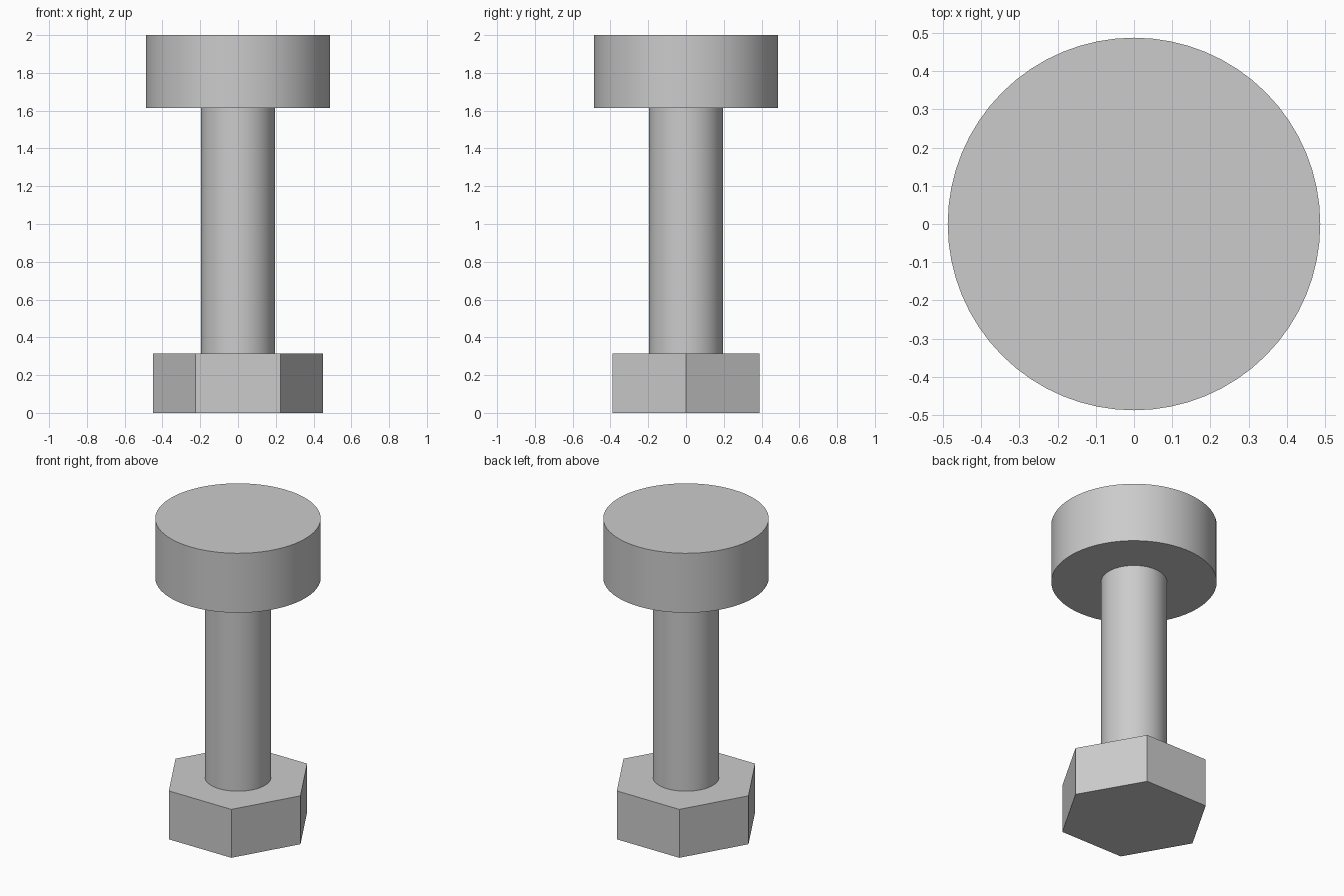
import bpy
import math

cube = bpy.data.objects.get("Cube")
if cube:
    bpy.data.objects.remove(cube, do_unlink=True)

# Plain grey metal
steel = bpy.data.materials.new("grey_steel")
steel.use_nodes = True
colour = (0.6, 0.6, 0.6, 1)
steel.diffuse_color = colour
steel.node_tree.nodes["Principled BSDF"].inputs["Base Color"].default_value = colour


def prism(name, sides, radius, bottom, top):
    """Upright prism with a corner on the x axis."""
    bpy.ops.mesh.primitive_cylinder_add(
        vertices=sides, radius=radius, depth=top - bottom,
        location=(0, 0, (bottom + top) / 2), rotation=(0, 0, math.pi / 2))
    part = bpy.context.object
    part.name = name
    part.data.materials.append(steel)
    bpy.ops.object.shade_smooth_by_angle(angle=math.radians(30))
    return part


nut_top, head_bottom = 0.315, 1.613

# Hexagonal nut, round shaft and thick round head
prism("hex_nut", 6, 0.45, 0, nut_top)
prism("shaft", 64, 0.195, nut_top, head_bottom)
prism("round_head", 64, 0.488, head_bottom, 2)
